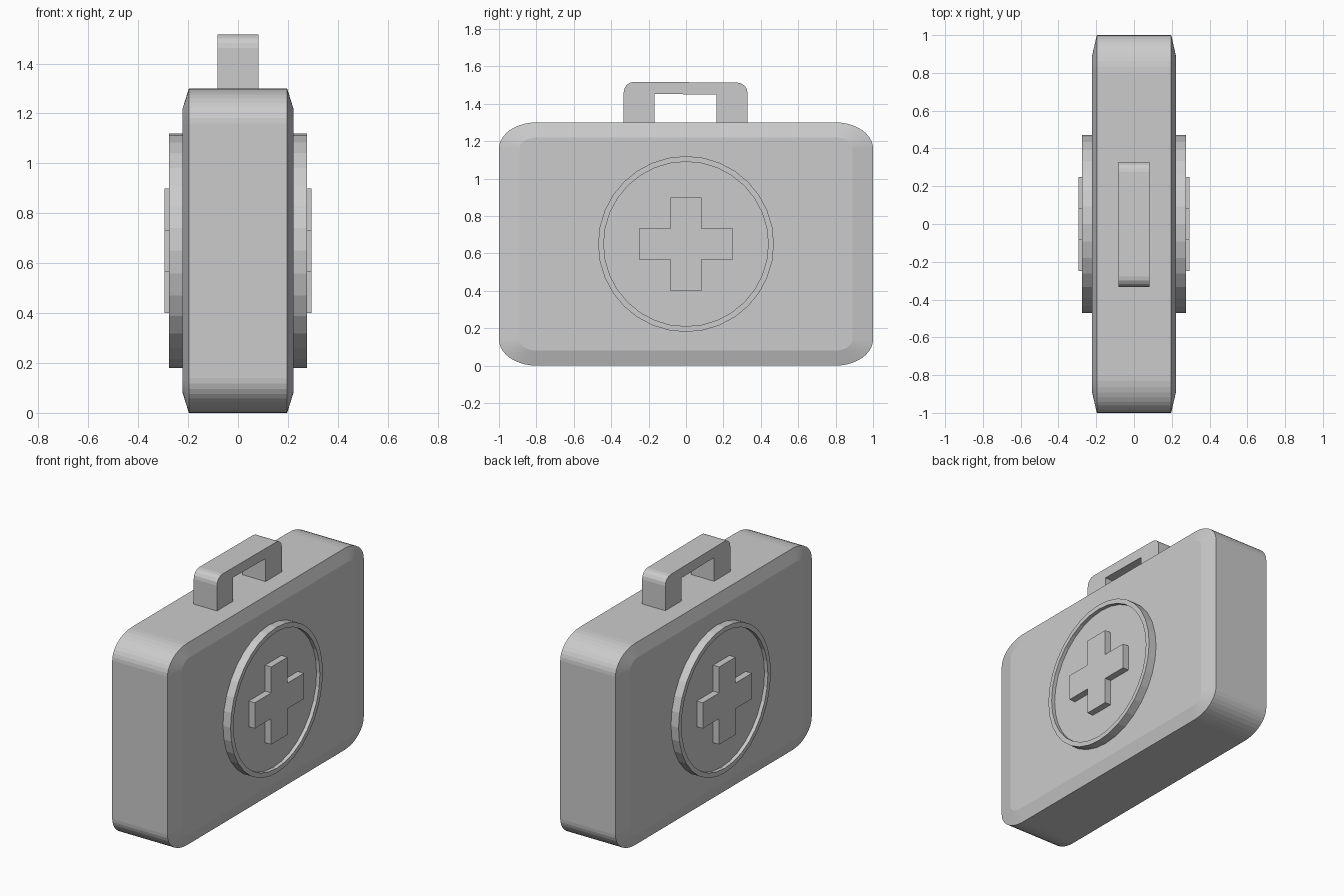
import bpy, bmesh
from math import sin, cos, pi, tau

if "Cube" in bpy.data.objects:
    bpy.data.objects.remove(bpy.data.objects["Cube"])

CZ = 0.65  # height of the case centre


def rounded(hy, hz, ry, rz, n=10):
    """Rounded rectangle outline in the YZ plane, elliptical corners."""
    pts = []
    for q, (sy, sz) in enumerate([(1, 1), (-1, 1), (-1, -1), (1, -1)]):
        for i in range(n + 1):
            a = (q + i / n) * pi / 2
            pts.append((sy * (hy - ry) + ry * cos(a), CZ + sz * (hz - rz) + rz * sin(a)))
    return pts


def circle(r, n=32):
    return [(r * cos(tau * i / n), CZ + r * sin(tau * i / n)) for i in range(n)]


def loft(name, sections):
    """Skin a stack of (x, outline) sections and cap both ends."""
    bm = bmesh.new()
    loops = [[bm.verts.new((x, y, z)) for y, z in pts] for x, pts in sections]
    for a, b in zip(loops, loops[1:]):
        for i in range(len(a)):
            j = (i + 1) % len(a)
            bm.faces.new((a[i], a[j], b[j], b[i]))
    bm.faces.new(loops[0])
    bm.faces.new(loops[-1])
    bmesh.ops.recalc_face_normals(bm, faces=bm.faces)
    me = bpy.data.meshes.new(name)
    bm.to_mesh(me)
    bm.free()
    ob = bpy.data.objects.new(name, me)
    bpy.context.collection.objects.link(ob)
    return ob


# Case with chamfered front and back panels
outer = rounded(1.0, 0.65, 0.2, 0.14)
inner = rounded(0.89, 0.57, 0.09, 0.06)
loft("case", [(-0.222, inner), (-0.197, outer), (0.197, outer), (0.222, inner)])

# Raised badge and cross on both sides
w, h = 0.083, 0.25
cross = [(h, -w), (h, w), (w, w), (w, h), (-w, h), (-w, w),
         (-h, w), (-h, -w), (-w, -w), (-w, -h), (w, -h), (w, -w)]
cross = [(y, z + CZ) for y, z in cross]
for side, s in (("right", 1), ("left", -1)):
    loft(side + "_badge", [(s * 0.215, circle(0.47)), (s * 0.276, circle(0.47)),
                           (s * 0.276, circle(0.44)), (s * 0.252, circle(0.44))])
    loft(side + "_cross", [(s * 0.24, cross), (s * 0.295, cross)])

# Carrying handle: arch profile with rounded top corners
r = 0.055
arc = [i * pi / 8 for i in range(5)]
arch = [(0.329, 1.29)]
arch += [(0.329 - r + r * cos(a), 1.513 - r + r * sin(a)) for a in arc]
arch += [(-0.333 + r - r * sin(a), 1.517 - r + r * cos(a)) for a in arc]
arch += [(-0.333, 1.29), (-0.168, 1.29), (-0.168, 1.453), (0.163, 1.448), (0.163, 1.29)]
loft("handle", [(-0.083, arch), (0.083, arch)])
